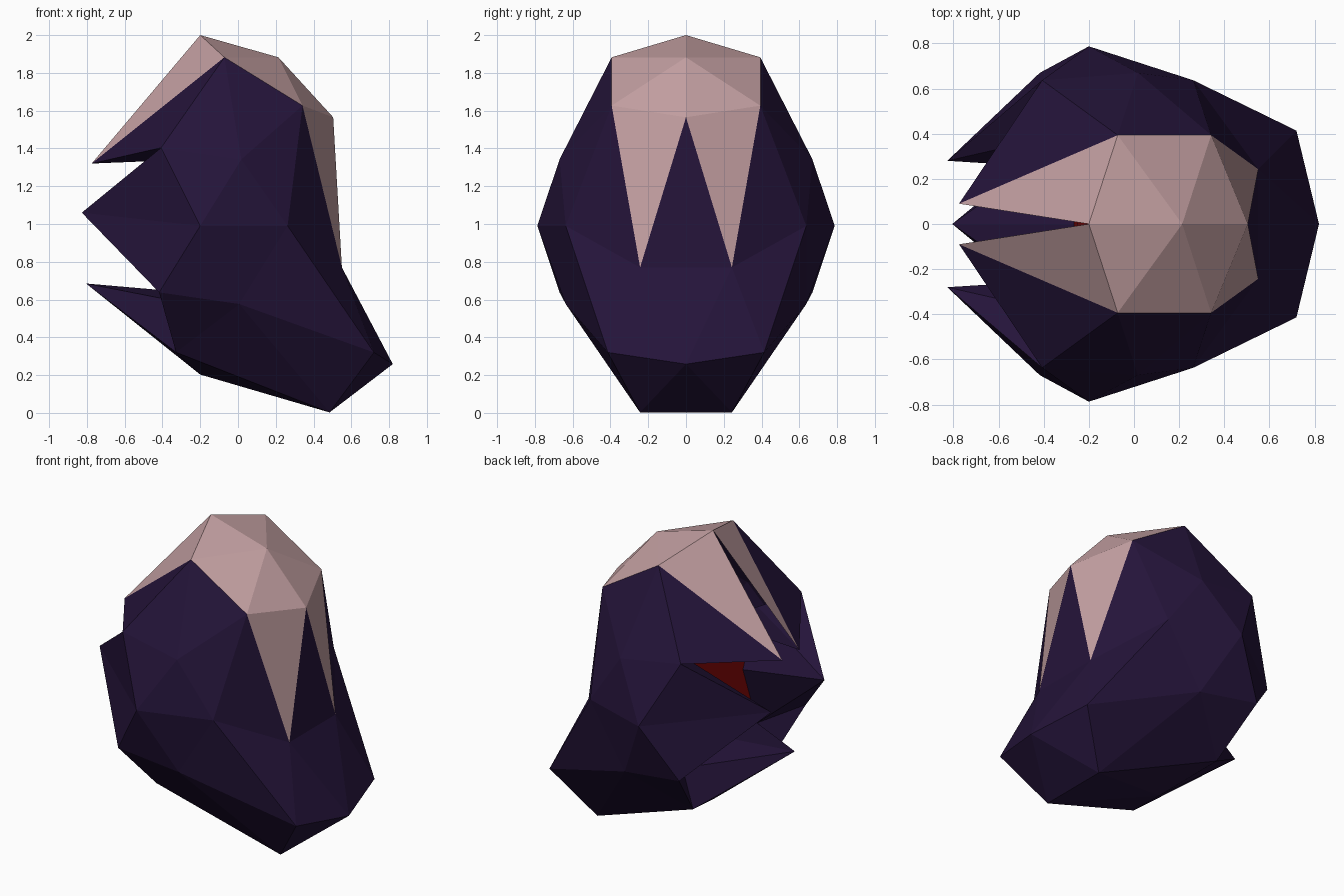
import bpy, bmesh, math

if "Cube" in bpy.data.objects:
    bpy.data.objects.remove(bpy.data.objects["Cube"])

R, CX, CZ, DROP = 0.787, -0.2, 1.213, 0.223

# Named points of a low-poly ball: (degrees from +x, height * 100)
CROWN = {(0, 100), (72, 85), (0, 85), (36, 53), (0, 45)}
BACK_SPIKE, FRONT_SPIKE = (18, 0), (144, 85)
TAIL = {(36, -45), (0, -53), (36, -85)}
MOUTH_X = {(180, 53): -0.20, (144, 45): -0.24, (162, 0): -0.25,
           (180, -45): -0.265, (144, -53): -0.25}
TIPS = {BACK_SPIKE: (0.55, 0.243, 0.77), FRONT_SPIKE: (-0.775, 0.09, 1.32),
        (126, 0): (-0.827, 0.28, 1.06), (180, -85): (-0.805, 0, 0.685)}


def key(co):
    flat = math.hypot(co.x, co.y) < 0.05
    az = 0 if flat else round(math.degrees(math.atan2(abs(co.y), co.x)))
    return az, round(co.z * 100)


def place(k, co):
    """Final position of one ball point."""
    side = 1 if co.y > 0 else -1
    if k in TIPS:
        x, y, z = TIPS[k]
        return x, y * side, z
    x, y, z = CX + R * co.x, R * co.y, CZ + R * co.z
    if k in CROWN:
        return x, y, z
    if k in TAIL:
        return x + 0.35, y, z - 0.541
    return MOUTH_X.get(k, x), y, z - DROP


def part_of(keys):
    s = set(keys)
    if keys.count(FRONT_SPIKE) == 2:
        return None                      # open slit between the front spikes
    if s <= set(MOUTH_X):
        return "mouth"
    if s <= CROWN | {BACK_SPIKE, FRONT_SPIKE} and keys.count(BACK_SPIKE) < 2:
        return "crown"
    return "head_shell"


def build(name, color):
    bm = bmesh.new()
    bmesh.ops.create_icosphere(bm, subdivisions=2, radius=1)
    keys = {v: key(v.co) for v in bm.verts}
    drop = [f for f in bm.faces if part_of([keys[v] for v in f.verts]) != name]
    for v, k in keys.items():
        v.co = place(k, v.co.copy())
    bmesh.ops.delete(bm, geom=drop, context='FACES')
    mesh = bpy.data.meshes.new(name)
    bm.to_mesh(mesh)
    bm.free()
    mat = bpy.data.materials.new(name + "_color")
    mat.diffuse_color = (*color, 1)
    mat.use_nodes = True
    mat.node_tree.nodes["Principled BSDF"].inputs["Base Color"].default_value = mat.diffuse_color
    mesh.materials.append(mat)
    bpy.context.collection.objects.link(bpy.data.objects.new(name, mesh))


# Dark body, pink spiked crown, red mouth lining
build("head_shell", (0.018, 0.007, 0.042))
build("crown", (0.55, 0.35, 0.36))
build("mouth", (0.25, 0.003, 0.003))
